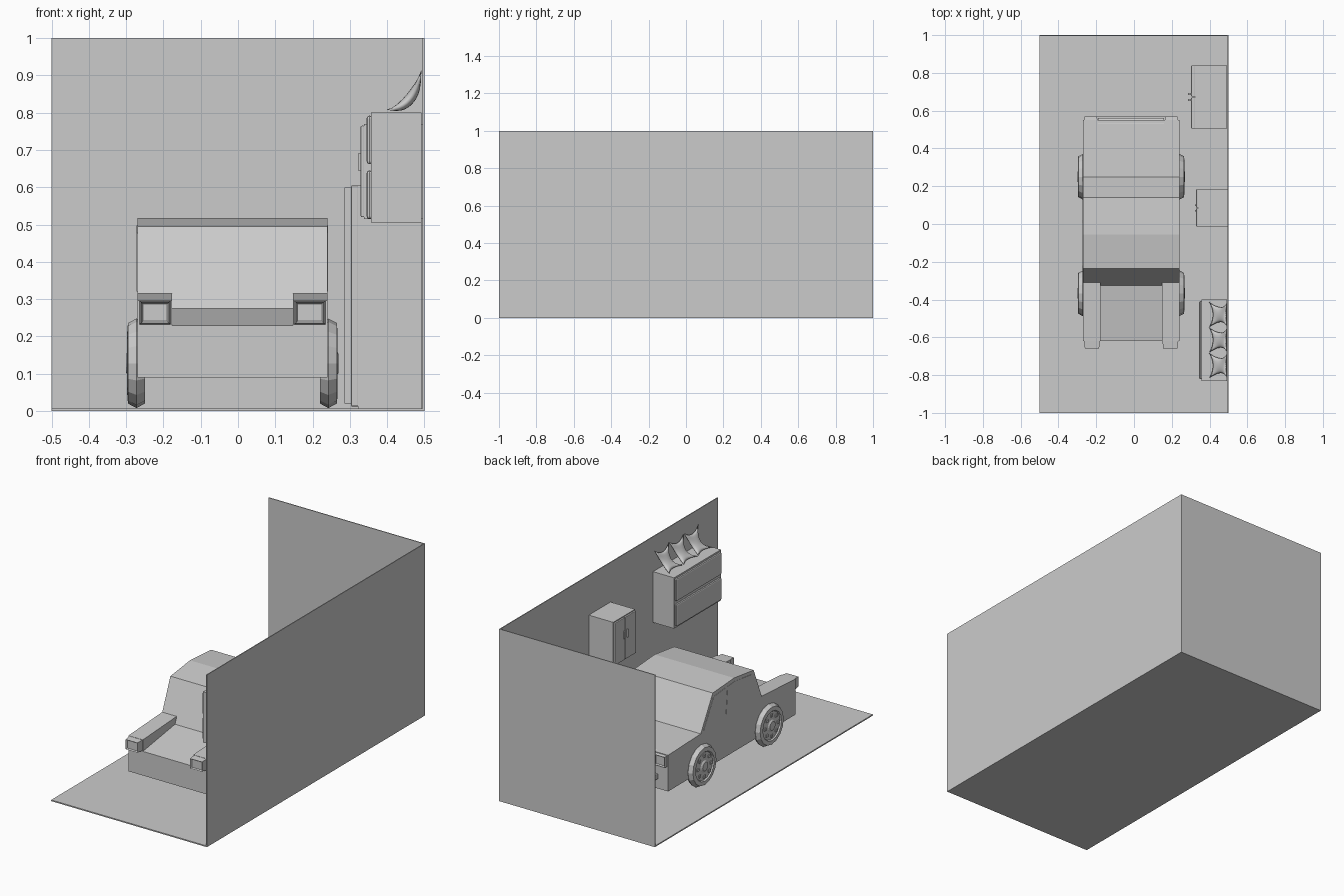
import bpy, bmesh, math
from mathutils import Vector

if "Cube" in bpy.data.objects:
    bpy.data.objects.remove(bpy.data.objects["Cube"])

CX = -0.015  # car centre line


def finish(name, bm, bevel=0.0, smooth=False):
    bmesh.ops.recalc_face_normals(bm, faces=bm.faces)
    me = bpy.data.meshes.new(name)
    bm.to_mesh(me)
    bm.free()
    ob = bpy.data.objects.new(name, me)
    bpy.context.collection.objects.link(ob)
    if bevel:
        m = ob.modifiers.new("bevel", "BEVEL")
        m.width, m.segments = bevel, 2
    if smooth:
        for p in me.polygons:
            p.use_smooth = True
    return ob


def box(name, x, y, z, bevel=0.0):
    bm = bmesh.new()
    bmesh.ops.create_cube(bm, size=1)
    for v in bm.verts:
        v.co = [r[0] + (c + 0.5) * (r[1] - r[0]) for c, r in zip(v.co, (x, y, z))]
    return finish(name, bm, bevel)


def prism(name, yz, x0, x1):
    bm = bmesh.new()
    f = bm.faces.new([bm.verts.new((x0, y, z)) for y, z in yz])
    ext = bmesh.ops.extrude_face_region(bm, geom=[f])
    for v in ext["geom"]:
        if isinstance(v, bmesh.types.BMVert):
            v.co.x = x1
    return finish(name, bm)


def lamp(name, x, z, y0, y1):
    """Tapered box whose outer end is inset to a sunken lens."""
    bm = bmesh.new()
    bmesh.ops.create_cube(bm, size=1)
    cx, cz = sum(x) / 2, sum(z) / 2
    for v in bm.verts:
        end = v.co.y < 0
        k = 0.88 if end else 1.0
        v.co = (cx + v.co.x * k * (x[1] - x[0]), y1 if end else y0,
                cz + v.co.z * k * (z[1] - z[0]))
    face = min(bm.faces, key=lambda f: abs(f.calc_center_median().y - y1))
    bmesh.ops.inset_individual(bm, faces=[face], thickness=0.007)
    for v in face.verts:
        v.co.y += 0.008 if y1 < y0 else -0.008
    return finish(name, bm)


def wheel(name, side, y):
    """Lathed tyre and rim with a ring of wheel nuts."""
    prof = [(0, 0), (0, 0.108), (0.022, 0.12), (0.045, 0.108), (0.047, 0.085),
            (0.04, 0.08), (0.043, 0.035), (0.05, 0.025), (0.05, 0)]
    z = 0.128
    bm = bmesh.new()
    vs = [bm.verts.new((CX + side * (0.235 + d), y, z + r)) for d, r in prof]
    es = [bm.edges.new(p) for p in zip(vs, vs[1:])]
    bmesh.ops.spin(bm, geom=vs + es, cent=(0, y, z), axis=(1, 0, 0),
                   angle=2 * math.pi, steps=16, use_merge=True)
    bmesh.ops.remove_doubles(bm, verts=bm.verts, dist=1e-5)
    for i in range(8):
        a = i * math.pi / 4
        nut = bmesh.ops.create_cube(bm, size=0.016)["verts"]
        for v in nut:
            v.co.x *= 0.6
            v.co += Vector((CX + side * 0.277, y + 0.06 * math.cos(a), z + 0.06 * math.sin(a)))
    return finish(name, bm)


def pillow(name, yc, n=12):
    """Pinched square cushion sagging against the wall."""
    a, b, c = Vector((0.398, 0.808)), Vector((0.472, 0.808)), Vector((0.492, 0.915))
    bm = bmesh.new()
    for s in (-1, 1):
        grid = []
        for i in range(n + 1):
            row = []
            for j in range(n + 1):
                u, v = 2 * i / n - 1, 2 * j / n - 1
                t = (v * (1 - 0.28 * (1 - u * u)) + 1) / 2
                y = yc + 0.066 * u * (1 - 0.4 * (1 - v * v))
                p = a * (1 - t) ** 2 + b * 2 * t * (1 - t) + c * t * t
                d = ((b - a) * (1 - t) + (c - b) * t).normalized()
                h = s * 0.014 * ((1 - u * u) * (1 - v * v)) ** 0.5
                row.append(bm.verts.new((p.x - d.y * h, y, p.y + d.x * h)))
            grid.append(row)
        for i in range(n):
            for j in range(n):
                bm.faces.new((grid[i][j], grid[i + 1][j], grid[i + 1][j + 1], grid[i][j + 1]))
    bmesh.ops.remove_doubles(bm, verts=bm.verts, dist=1e-5)
    return finish(name, bm, smooth=True)


# Room shell
box("floor", (-0.5, 0.5), (-1, 1), (0, 0.007))
box("right_wall", (0.495, 0.5), (-1, 1), (0, 1))
box("back_wall", (-0.5, 0.5), (0.995, 1), (0, 1))

# Car body: cabin with trunk, then the lower nose
L, R = CX - 0.255, CX + 0.255
prism("cabin", [(0.55, 0.09), (0.55, 0.30), (0.25, 0.31), (0.14, 0.505), (-0.055, 0.518),
                (-0.235, 0.495), (-0.325, 0.275), (-0.325, 0.09)], L, R)
prism("hood", [(-0.325, 0.09), (-0.325, 0.275), (-0.62, 0.23), (-0.62, 0.09)],
      CX - 0.162, CX + 0.162)
prism("trunk_lip", [(0.53, 0.302), (0.56, 0.285), (0.56, 0.23), (0.53, 0.23)],
      CX - 0.175, CX + 0.175)
box("rear_bumper", (CX - 0.19, CX + 0.19), (0.54, 0.57), (0.145, 0.175), 0.004)

for side, tag in ((-1, "left"), (1, "right")):
    def span(a, b):
        return sorted((CX + side * a, CX + side * b))
    # Fenders, lamps, windows and wheels
    prism("fender_" + tag, [(-0.31, 0.09), (-0.31, 0.315), (-0.62, 0.297), (-0.62, 0.09)],
          *span(0.162, 0.255))
    lamp("headlight_" + tag, span(0.165, 0.25), (0.232, 0.296), -0.615, -0.66)
    lamp("tail_light_" + tag, span(0.177, 0.25), (0.23, 0.297), 0.545, 0.57)
    prism("rear_window_" + tag, [(0.225, 0.32), (0.133, 0.482), (0.02, 0.492), (0.035, 0.32)],
          *span(0.25, 0.2565))
    prism("front_window_" + tag, [(0.02, 0.32), (0.005, 0.492), (-0.06, 0.497),
                                  (-0.22, 0.477), (-0.287, 0.32)], *span(0.25, 0.2565))
    wheel("front_wheel_" + tag, side, -0.367)
    wheel("rear_wheel_" + tag, side, 0.25)

# Tall cupboard with two doors and long handles
box("tall_cupboard", (0.322, 0.492), (0.505, 0.84), (0.007, 0.605))
for i, (y0, y1, h) in enumerate(((0.505, 0.67, 0.656), (0.674, 0.84, 0.688))):
    box(f"tall_door_{i}", (0.303, 0.325), (y0, y1), (0.012, 0.605), 0.004)
    box(f"tall_handle_{i}", (0.285, 0.306), (h - 0.006, h + 0.006), (0.02, 0.6), 0.002)

# Small wall cupboard with two doors
box("wall_cupboard", (0.338, 0.496), (-0.015, 0.185), (0.515, 0.77))
for i, (y0, y1, h) in enumerate(((-0.013, 0.083, 0.07), (0.087, 0.183, 0.1))):
    box(f"wall_door_{i}", (0.329, 0.34), (y0, y1), (0.52, 0.765), 0.003)
    box(f"wall_handle_{i}", (0.322, 0.331), (h - 0.004, h + 0.004), (0.645, 0.69))

# Drawer unit with pillows on top
box("drawer_unit", (0.357, 0.492), (-0.83, -0.40), (0.505, 0.80))
for i, z in enumerate((0.515, 0.662)):
    box(f"drawer_front_{i}", (0.345, 0.36), (-0.822, -0.408), (z, z + 0.13), 0.007)
for i, y in enumerate((-0.48, -0.615, -0.75)):
    pillow(f"pillow_{i}", y)
